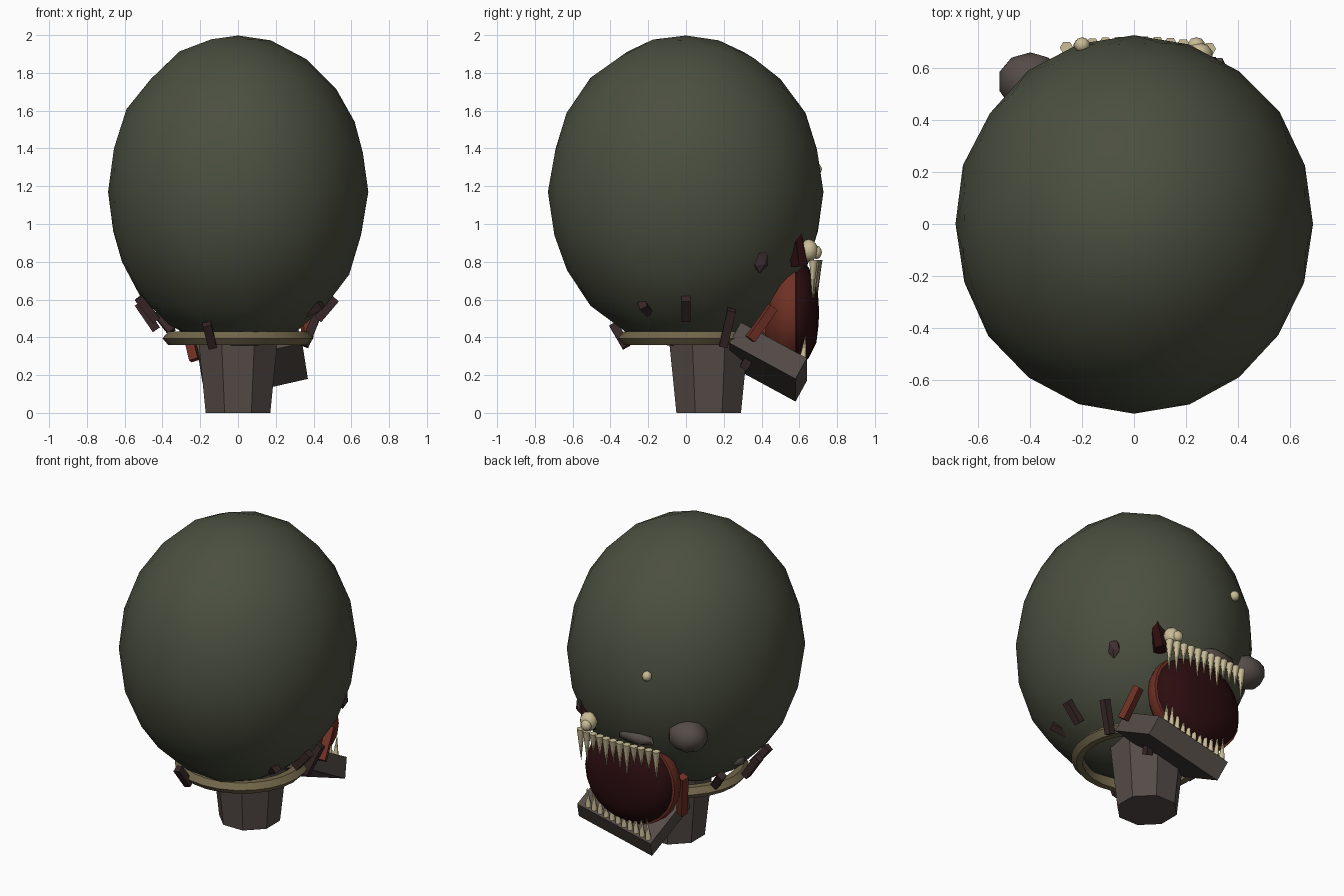
import bpy, bmesh, math, random
from mathutils import Matrix, Vector

random.seed(4)
if "Cube" in bpy.data.objects:
    bpy.data.objects.remove(bpy.data.objects["Cube"])


def colour(name, r, g, b):
    m = bpy.data.materials.new(name)
    m.use_nodes = True
    m.diffuse_color = (r, g, b, 1)
    m.node_tree.nodes["Principled BSDF"].inputs["Base Color"].default_value = (r, g, b, 1)
    return m


GREEN = colour("dark olive skin", 0.070, 0.078, 0.050)
STONE = colour("grey brown stone", 0.090, 0.072, 0.064)
TAN = colour("tan ring", 0.170, 0.135, 0.070)
PEG = colour("dark brown peg", 0.040, 0.020, 0.020)
RED = colour("lip red", 0.160, 0.030, 0.018)
DARK = colour("mouth dark red", 0.025, 0.004, 0.005)
BONE = colour("tooth bone", 0.580, 0.500, 0.300)
MAROON = colour("purple brown patch", 0.050, 0.028, 0.030)


def finish(name, bm, mat, smooth=None):
    mesh = bpy.data.meshes.new(name)
    bmesh.ops.recalc_face_normals(bm, faces=bm.faces[:])
    bm.to_mesh(mesh)
    bm.free()
    mesh.materials.append(mat)
    ob = bpy.data.objects.new(name, mesh)
    bpy.context.collection.objects.link(ob)
    if smooth:
        bpy.ops.object.select_all(action="DESELECT")
        ob.select_set(True)
        bpy.context.view_layer.objects.active = ob
        bpy.ops.object.shade_smooth_by_angle(angle=math.radians(smooth))
    return ob


def place(loc, size):
    return Matrix.Translation(loc) @ Matrix.Diagonal((*size, 1))


def ball(name, loc, size, mat, detail=2, rough=0, smooth=60):
    bm = bmesh.new()
    bmesh.ops.create_icosphere(bm, subdivisions=detail, radius=1)
    for v in bm.verts:
        v.co *= 1 + random.uniform(-rough, rough)
    bm.transform(place(loc, size))
    return finish(name, bm, mat, smooth)


def rod(name, start, end, r1, r2, mat, sides=4, smooth=None):
    start, end = Vector(start), Vector(end)
    axis = end - start
    bm = bmesh.new()
    bmesh.ops.create_cone(bm, cap_ends=True, segments=sides, radius1=r1, radius2=r2, depth=axis.length)
    turn = Vector((0, 0, 1)).rotation_difference(axis).to_matrix().to_4x4()
    bm.transform(Matrix.Translation((start + end) / 2) @ turn @ Matrix.Rotation(math.pi / sides, 4, "Z"))
    return finish(name, bm, mat, smooth)


def lathe(name, profile, steps, mat, matrix, smooth=None, closed=False):
    # Spins (radius, height) points about z, then places the result
    bm = bmesh.new()
    pts = [bm.verts.new((r, 0, z)) for r, z in profile]
    edges = [bm.edges.new(p) for p in zip(pts, pts[1:])]
    if closed:
        edges.append(bm.edges.new((pts[-1], pts[0])))
    bmesh.ops.spin(bm, geom=pts + edges, axis=(0, 0, 1), cent=(0, 0, 0), angle=math.tau, steps=steps)
    bmesh.ops.remove_doubles(bm, verts=bm.verts[:], dist=1e-4)
    bm.transform(matrix)
    return finish(name, bm, mat, smooth)


# Large faceted-outline head, neck and collar ring
ball("head", (0, 0, 1.17), (0.69, 0.73, 0.83), GREEN, detail=3, rough=0.006, smooth=80)
rod("neck", (0, 0.12, 0), (0, 0.12, 0.46), 0.185, 0.235, STONE, sides=8)
lathe("collar_ring", [(0.4, 0.395), (0.37, 0.43), (0.33, 0.43), (0.33, 0.36), (0.37, 0.36)], 24,
      TAN, Matrix.Translation((0, 0.04, 0)), closed=True, smooth=30)

# Round mouth: dark bulging interior inside a stepped red lip
facing = Matrix.Rotation(-math.pi / 2, 4, "X")
mouth = Matrix.Translation((0, 0, 0.53)) @ Matrix.Diagonal((1.1, 1, 1, 1)) @ facing
lathe("mouth_inside", [(0.285, 0.52), (0.28, 0.6), (0.24, 0.65), (0.16, 0.69), (0.08, 0.7), (0, 0.705)],
      24, DARK, mouth, smooth=60)
lathe("mouth_lip", [(0.15, 0.42), (0.24, 0.45), (0.285, 0.5), (0.3, 0.54), (0.295, 0.58), (0.27, 0.585)],
      24, RED, mouth, smooth=30)

# Tilted slab jaw, spanned by its width, depth and thickness directions
wide, deep, thick = Vector((-0.53, 0, -0.12)), Vector((0.03, 0.35, -0.19)), Vector((-0.03, 0.06, 0.11))
corner = Vector((0.37, 0.58, 0.18))
bm = bmesh.new()
bmesh.ops.create_cube(bm, size=1)
span = Matrix((wide, deep, thick)).transposed().to_4x4()
bm.transform(Matrix.Translation(corner + (wide - deep + thick) / 2) @ span)
finish("lower_jaw", bm, STONE)
rod("jaw_strut_left", (0.35, 0.46, 0.56), (0.37, 0.34, 0.39), 0.034, 0.034, RED)
rod("jaw_strut_right", (-0.3, 0.46, 0.57), (-0.23, 0.37, 0.28), 0.034, 0.034, RED)

# Rows of teeth along the upper lip and the front edge of the jaw
for i in range(12):
    t = i / 11
    x = 0.29 - 0.55 * t
    root = Vector((x, 0.7 - 0.3 * x * x, 0.81))
    rod(f"upper_tooth_{i}", root, root + Vector((0, -0.005, -random.uniform(0.13, 0.21))),
        0.026, 0.001, BONE, 6, 60)
    if i:
        root = corner + thick * 0.98 + wide * (0.04 + 0.9 * t) - deep * 0.06
        rod(f"lower_tooth_{i}", root, root + Vector((0, 0.015, random.uniform(0.08, 0.15))),
            0.02, 0.001, BONE, 6, 60)

# Eyes, sockets and stony lumps around the mouth
ball("left_eye", (0.25, 0.65, 0.86), (0.055, 0.05, 0.06), BONE)
ball("left_pupil", (0.24, 0.69, 0.85), (0.034, 0.03, 0.036), BONE)
ball("high_eye", (-0.2, 0.69, 1.29), (0.03, 0.03, 0.032), BONE)
rod("left_eye_socket", (0.29, 0.6, 0.78), (0.31, 0.575, 0.95), 0.05, 0.042, DARK, 6)
ball("left_brow", (0.31, 0.58, 0.965), (0.055, 0.035, 0.05), STONE, 1, 0.1)
ball("right_cheek_lump", (-0.4, 0.55, 0.9), (0.125, 0.115, 0.1), STONE, 2, 0.04)
ball("upper_lip_lump", (-0.1, 0.655, 0.85), (0.14, 0.04, 0.045), STONE, 1, 0.1)
ball("right_side_lump", (-0.46, 0.12, 0.6), (0.05, 0.06, 0.05), STONE, 1, 0.1)
ball("left_side_patch", (0.485, 0.39, 0.81), (0.03, 0.05, 0.065), MAROON, 1, 0.1, None)

# Short pegs hanging around the underside
pegs = [(0.47, 0, 0.55, 0.11), (0.39, 0.22, 0.45, 0.19), (0.4, -0.21, 0.555, 0.04),
        (-0.15, -0.35, 0.41, 0.12), (-0.48, 0, 0.51, 0.14), (-0.48, -0.09, 0.55, 0.12),
        (-0.39, 0.22, 0.48, 0.1), (0.17, 0.34, 0.3, 0.12)]
for i, (x, y, z, length) in enumerate(pegs):
    lean = Vector((x * 0.1, y * 0.1, length / 2))
    mid = Vector((x, y, z))
    rod(f"hanging_peg_{i}", mid - lean, mid + lean, 0.032, 0.032, PEG)
